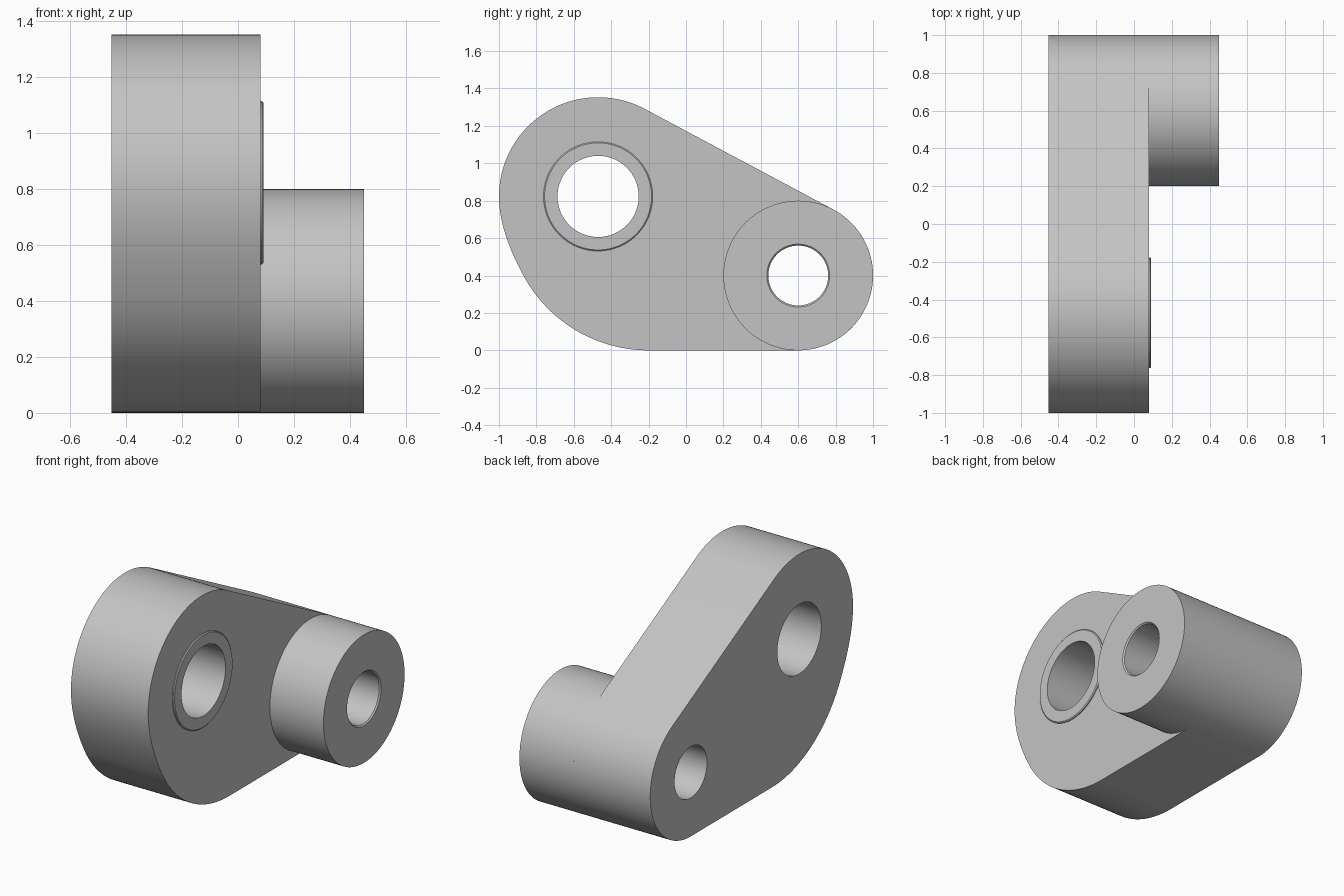
import bpy, bmesh
from math import sin, cos, pi, radians, atan2, acos, hypot
from mathutils import Vector

if "Cube" in bpy.data.objects:
    bpy.data.objects.remove(bpy.data.objects["Cube"], do_unlink=True)

# Single metal colour
metal = bpy.data.materials.new("plain grey metal")
metal.use_nodes = True
grey = (0.55, 0.55, 0.55, 1)
metal.diffuse_color = grey
metal.node_tree.nodes["Principled BSDF"].inputs["Base Color"].default_value = grey

SEG = 128
BACK, FACE, END = -0.453, 0.08, 0.45     # x of plate back, plate face, boss end
BIG, BIG_R, BIG_BORE = Vector((-0.47, 0.823)), 0.53, 0.217
SMALL, SMALL_R, SMALL_BORE = Vector((0.6, 0.4)), 0.4, 0.16


def finish(name, bm):
    bmesh.ops.recalc_face_normals(bm, faces=bm.faces)
    mesh = bpy.data.meshes.new(name)
    bm.to_mesh(mesh)
    bm.free()
    mesh.materials.append(metal)
    obj = bpy.data.objects.new(name, mesh)
    bpy.context.collection.objects.link(obj)
    return obj


def activate(obj):
    bpy.ops.object.select_all(action='DESELECT')
    obj.select_set(True)
    bpy.context.view_layer.objects.active = obj


def smooth(obj):
    activate(obj)
    bpy.ops.object.shade_smooth_by_angle(angle=radians(25))


def arc(c, r, a0, a1, n):
    return [(c[0] + r * cos(a0 + (a1 - a0) * i / n),
             c[1] + r * sin(a0 + (a1 - a0) * i / n)) for i in range(n + 1)]


def extrude_x(name, outline, x0, x1):
    bm = bmesh.new()
    face = bm.faces.new([bm.verts.new((x0, y, z)) for y, z in outline])
    ext = bmesh.ops.extrude_face_region(bm, geom=[face])
    moved = [v for v in ext["geom"] if isinstance(v, bmesh.types.BMVert)]
    bmesh.ops.translate(bm, verts=moved, vec=(x1 - x0, 0, 0))
    return finish(name, bm)


def turned_tube(name, c, section):
    """Spin a closed (x, radius) section round the x axis through c."""
    bm = bmesh.new()
    rings = []
    for i in range(SEG):
        a = 2 * pi * i / SEG
        rings.append([bm.verts.new((x, c[0] + r * cos(a), c[1] + r * sin(a)))
                      for x, r in section])
    n = len(section)
    for i in range(SEG):
        p, q = rings[i], rings[(i + 1) % SEG]
        for j in range(n):
            k = (j + 1) % n
            bm.faces.new((p[j], p[k], q[k], q[j]))
    return finish(name, bm)


def cut(obj, cutter):
    mod = obj.modifiers.new("cut", 'BOOLEAN')
    mod.operation, mod.solver, mod.object = 'DIFFERENCE', 'EXACT', cutter
    activate(obj)
    bpy.ops.object.modifier_apply(modifier=mod.name)
    bpy.data.objects.remove(cutter, do_unlink=True)


# Arm plate outline: small end, tangent top edge, big end, bulged lower corner
d = SMALL - BIG
tangent = atan2(d.y, d.x) + acos((BIG_R - SMALL_R) / hypot(d.x, d.y))
outline = arc(SMALL, SMALL_R, -pi / 2, tangent, 56)
outline += arc(BIG, BIG_R, tangent, pi, 48)
corner_c, corner_r, corner_a = (-0.2, 0.76), 0.76, radians(208.2)
p0 = Vector((BIG.x - BIG_R, BIG.y))
p2 = Vector(arc(corner_c, corner_r, corner_a, corner_a, 1)[0])
p1 = Vector((-1.0, 0.64))
for i in range(1, 16):
    t = i / 16
    outline.append(tuple(p0 * (1 - t) ** 2 + p1 * 2 * t * (1 - t) + p2 * t * t))
outline += arc(corner_c, corner_r, corner_a, 1.5 * pi, 32)
plate = extrude_x("arm_plate", outline, BACK, FACE)

# Bores through the plate
for c, r in ((BIG, BIG_BORE), (SMALL, SMALL_BORE)):
    cut(plate, extrude_x("bore_cutter", arc(c, r, 0, 2 * pi, SEG)[:-1], BACK - 0.1, FACE + 0.1))

# Screw hole from the underside up to the big bore
bpy.ops.mesh.primitive_cylinder_add(vertices=64, radius=0.161, depth=0.9,
                                    location=(-0.19, BIG.y, BIG.y + 0.82))
hole = bpy.context.object
hole.data.materials.append(metal)
cut(plate, hole)
smooth(plate)

# Cylindrical boss with a slightly chamfered bore
smooth(turned_tube("pivot_boss", SMALL, [
    (FACE, SMALL_BORE), (FACE, SMALL_R), (END, SMALL_R),
    (END, SMALL_BORE + 0.008), (END - 0.008, SMALL_BORE)]))

# Thin raised ring round the big bore
smooth(turned_tube("bore_collar", BIG, [
    (FACE, BIG_BORE), (FACE, 0.292), (FACE + 0.006, 0.292),
    (FACE + 0.011, 0.286), (FACE + 0.011, BIG_BORE)]))
